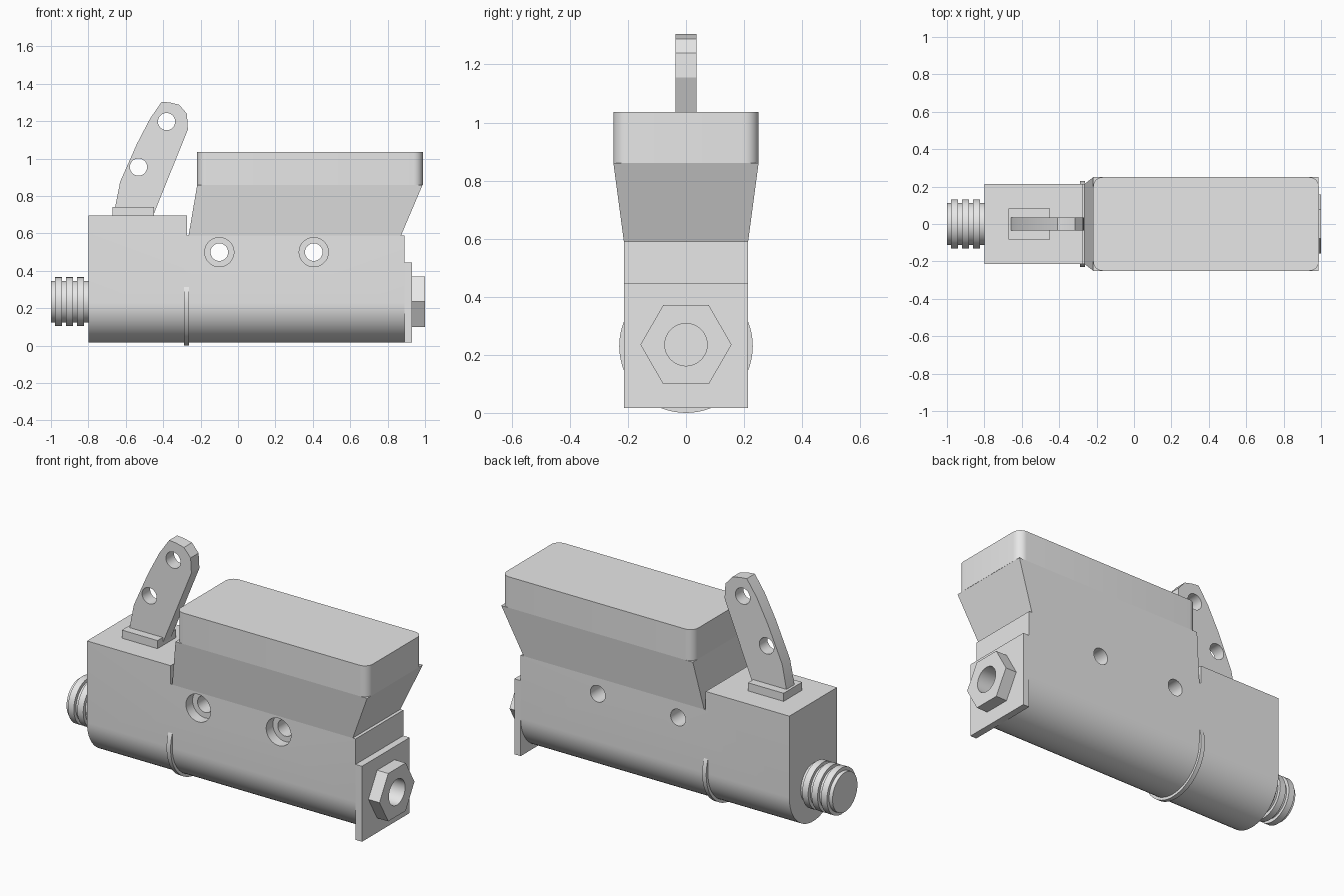
import bpy, bmesh, math
from mathutils import Matrix, Vector

if "Cube" in bpy.data.objects:
    bpy.data.objects.remove(bpy.data.objects["Cube"], do_unlink=True)

GREY = (0.8, 0.8, 0.8, 1.0)
metal = bpy.data.materials.new("plain grey metal")
metal.use_nodes = True
metal.diffuse_color = GREY
metal.node_tree.nodes["Principled BSDF"].inputs["Base Color"].default_value = GREY

AXIS_Z = 0.235     # height of the bore centreline
HALF = 0.214       # half width of the body


def finish(name, bm):
    bmesh.ops.recalc_face_normals(bm, faces=bm.faces)
    mesh = bpy.data.meshes.new(name)
    bm.to_mesh(mesh)
    bm.free()
    mesh.materials.append(metal)
    obj = bpy.data.objects.new(name, mesh)
    bpy.context.collection.objects.link(obj)
    return obj


def prism(name, points, offset):
    """Extrude a flat outline of 3D points along the offset vector."""
    bm = bmesh.new()
    face = bm.faces.new([bm.verts.new(p) for p in points])
    new = bmesh.ops.extrude_face_region(bm, geom=[face])["geom"]
    bmesh.ops.translate(bm, vec=Vector(offset),
                        verts=[g for g in new if isinstance(g, bmesh.types.BMVert)])
    return finish(name, bm)


def box(name, x0, x1, half_y, z0, z1):
    outline = [(x0, -half_y, z0), (x1, -half_y, z0), (x1, half_y, z0), (x0, half_y, z0)]
    return prism(name, outline, (0, 0, z1 - z0))


def rod_x(name, x0, x1, r, z=AXIS_Z, sides=48):
    ring = [(x0, r * math.cos(math.tau * i / sides), z + r * math.sin(math.tau * i / sides))
            for i in range(sides)]
    return prism(name, ring, (x1 - x0, 0, 0))


def rod_y(name, x, z, r, y0, y1, sides=40):
    ring = [(x + r * math.cos(math.tau * i / sides), y0, z + r * math.sin(math.tau * i / sides))
            for i in range(sides)]
    return prism(name, ring, (0, y1 - y0, 0))


def cut(targets, cutter):
    """Subtract the cutter from every target, then discard it."""
    cutter.hide_render = True
    for obj in targets:
        mod = obj.modifiers.new("cut", "BOOLEAN")
        mod.operation = "DIFFERENCE"
        mod.solver = "EXACT"
        mod.object = cutter
        bpy.context.view_layer.objects.active = obj
        bpy.ops.object.modifier_apply(modifier=mod.name)
    bpy.data.objects.remove(cutter, do_unlink=True)


# Cylinder body: round underside, flat sides, stepped top
round_z = 0.23
outline = [(-0.8, HALF, 0.695), (-0.8, -HALF, 0.695)]
for i in range(33):
    a = math.pi + math.pi * i / 32
    outline.append((-0.8, HALF * math.cos(a), round_z + HALF * math.sin(a)))
body = prism("cylinder_body", outline, (1.69, 0, 0))
cut([body], box("step_cutter", -0.274, 1.1, 0.4, 0.59, 0.9))

# Counterbored mounting holes
for x in (-0.1, 0.405):
    cut([body], rod_y("hole_cutter", x, 0.5, 0.047, -0.5, 0.5))
    cut([body], rod_y("counterbore_cutter", x, 0.5, 0.078, -0.5, -HALF + 0.06))

# End plate and hexagonal port nut, bored through
plate = box("end_plate", 0.89, 0.93, HALF, 0.016, 0.445)
nut = rod_x("port_nut", 0.93, 1.0, 0.157, sides=6)
cut([body, plate, nut], rod_x("port_cutter", 0.6, 1.2, 0.073))

# Raised band around the bore
band = rod_x("bore_band", -0.288, -0.263, 0.23, z=round_z, sides=64)

# Ribbed piston end, turned from a stepped profile
bm = bmesh.new()
profile = [(-1.0, 0), (-1.0, 0.112)]
for x in (-0.978, -0.919, -0.86):
    profile += [(x, 0.112), (x, 0.131), (x + 0.037, 0.131), (x + 0.037, 0.112)]
profile += [(-0.79, 0.112), (-0.79, 0)]
verts = [bm.verts.new((x, 0, AXIS_Z + r)) for x, r in profile]
edges = [bm.edges.new(pair) for pair in zip(verts, verts[1:])]
bmesh.ops.spin(bm, geom=verts + edges, cent=(0, 0, AXIS_Z), axis=(1, 0, 0),
               angle=math.tau, steps=48)
bmesh.ops.remove_doubles(bm, verts=bm.verts, dist=0.0005)
piston = finish("ribbed_piston", bm)

# Tapered reservoir neck
bm = bmesh.new()
rings = []
for x0, x1, w, z in ((-0.264, 0.872, HALF, 0.59), (-0.218, 0.987, 0.25, 0.86)):
    rings.append([bm.verts.new(p) for p in
                  ((x0, -w, z), (x1, -w, z), (x1, w, z), (x0, w, z))])
for ring in rings:
    bm.faces.new(ring)
for i in range(4):
    j = (i + 1) % 4
    bm.faces.new((rings[0][i], rings[0][j], rings[1][j], rings[1][i]))
neck = finish("reservoir_neck", bm)

# Reservoir cap with rounded upright corners
cap = box("reservoir_cap", -0.218, 0.988, 0.25, 0.86, 1.036)
bm = bmesh.new()
bm.from_mesh(cap.data)
upright = [e for e in bm.edges if abs(e.verts[0].co.z - e.verts[1].co.z) > 0.1]
bmesh.ops.bevel(bm, geom=upright, offset=0.05, segments=8, profile=0.5, affect="EDGES")
bm.to_mesh(cap.data)
bm.free()

# Lever pad and drilled lever
pad = box("lever_pad", -0.672, -0.448, 0.083, 0.69, 0.741)
side = [(-0.665, 0.7), (-0.63, 0.877), (-0.54, 1.08), (-0.47, 1.214), (-0.408, 1.304),
        (-0.364, 1.3), (-0.315, 1.288), (-0.273, 1.24), (-0.268, 1.155), (-0.452, 0.7)]
lever = prism("lever", [(x, -0.036, z) for x, z in side], (0, 0.072, 0))
for x, z in ((-0.382, 1.198), (-0.532, 0.955)):
    cut([lever], rod_y("lever_hole_cutter", x, z, 0.046, -0.2, 0.2))

# Smooth the round surfaces while keeping edges crisp
bpy.ops.object.select_all(action="DESELECT")
for obj in (body, plate, nut, band, piston, neck, cap, pad, lever):
    obj.select_set(True)
bpy.context.view_layer.objects.active = body
bpy.ops.object.shade_smooth_by_angle(angle=math.radians(20))
